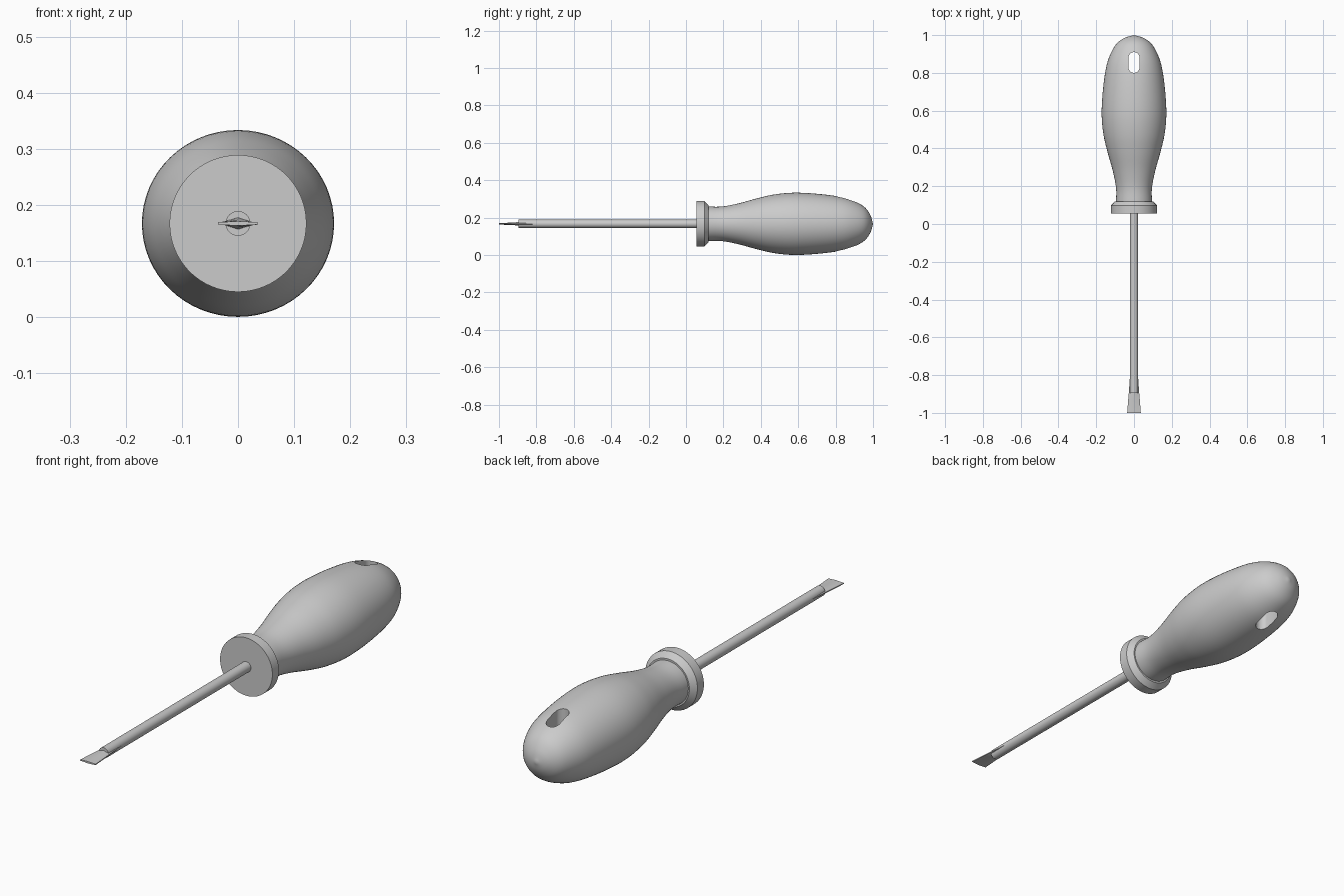
import bpy, bmesh, math
from mathutils import Vector

cube = bpy.data.objects.get("Cube")
if cube:
    bpy.data.objects.remove(cube, do_unlink=True)

AXIS_Z = 0.167

grey = bpy.data.materials.new("light_grey")
grey.use_nodes = True
COLOUR = (0.6, 0.6, 0.6, 1)
grey.diffuse_color = COLOUR
grey.node_tree.nodes["Principled BSDF"].inputs["Base Color"].default_value = COLOUR


def finish(name, bm):
    """Turn a bmesh into a named object lying on the tool axis."""
    bmesh.ops.remove_doubles(bm, verts=bm.verts, dist=1e-5)
    bmesh.ops.recalc_face_normals(bm, faces=bm.faces)
    mesh = bpy.data.meshes.new(name)
    bm.to_mesh(mesh)
    bm.free()
    mesh.materials.append(grey)
    obj = bpy.data.objects.new(name, mesh)
    obj.location.z = AXIS_Z
    bpy.context.collection.objects.link(obj)
    return obj


def smooth(obj, angle=35):
    bpy.ops.object.select_all(action='DESELECT')
    obj.select_set(True)
    bpy.context.view_layer.objects.active = obj
    bpy.ops.object.shade_smooth_by_angle(angle=math.radians(angle))


def lathe(name, profile, steps, z_scale=1.0):
    """Spin (y, radius) points around the y axis."""
    bm = bmesh.new()
    verts = [bm.verts.new((r, y, 0)) for y, r in profile]
    edges = [bm.edges.new(pair) for pair in zip(verts, verts[1:])]
    bmesh.ops.spin(bm, geom=verts + edges, cent=(0, 0, 0), axis=(0, 1, 0),
                   angle=math.tau, steps=steps, use_duplicate=False)
    for v in bm.verts:
        v.co.z *= z_scale
    return finish(name, bm)


def curve_through(points, cuts=5):
    """Catmull-Rom curve through the given profile points."""
    p = [Vector(q) for q in points]
    p = [2 * p[0] - p[1]] + p + [2 * p[-1] - p[-2]]
    out = []
    for a, b, c, d in zip(p, p[1:], p[2:], p[3:]):
        for i in range(cuts):
            t = i / cuts
            out.append(0.5 * (2 * b + (c - a) * t + (2 * a - 5 * b + 4 * c - d) * t ** 2
                              + (3 * b - a - 3 * c + d) * t ** 3))
    return out + [p[-2]]


def loft(name, sections):
    """Bridge equal-length rings of points and cap both ends."""
    bm = bmesh.new()
    rings = [[bm.verts.new(co) for co in ring] for ring in sections]
    for lower, upper in zip(rings, rings[1:]):
        for i in range(len(lower)):
            j = (i + 1) % len(lower)
            bm.faces.new((lower[i], lower[j], upper[j], upper[i]))
    bm.faces.new(rings[0])
    bm.faces.new(rings[-1])
    return finish(name, bm)


# Handle: swelling grip with a rounded butt
grip = curve_through([(0.11, 0.095), (0.19, 0.095), (0.28, 0.112), (0.38, 0.14),
                      (0.47, 0.161), (0.57, 0.171), (0.68, 0.167), (0.8, 0.153),
                      (0.88, 0.133), (0.95, 0.096), (0.985, 0.05), (1.0, 0)])
handle = lathe("handle", [(0.11, 0)] + [tuple(q) for q in grip], 64, 0.972)

# Hanging slot cut vertically through the handle
def slot_ring(z):
    ring = []
    for i in range(24):
        a = math.tau * (i + 0.5) / 24
        shift = math.copysign(0.026, math.sin(a))
        ring.append((0.029 * math.cos(a), 0.855 + shift + 0.029 * math.sin(a), z))
    return ring

cutter = loft("slot_cutter", [slot_ring(-0.3), slot_ring(0.3)])
cutter.hide_render = True
slot = handle.modifiers.new("hanging_slot", 'BOOLEAN')
slot.object = cutter
slot.operation = 'DIFFERENCE'
slot.solver = 'EXACT'
bpy.context.view_layer.objects.active = handle
bpy.ops.object.modifier_apply(modifier=slot.name)
bpy.data.objects.remove(cutter, do_unlink=True)
smooth(handle)

# Collar: flat disc with a chamfer down to the grip
collar = lathe("collar", [(0.055, 0), (0.055, 0.122), (0.098, 0.122),
                          (0.12, 0.1), (0.12, 0)], 64)
smooth(collar)

# Shaft: plain round rod
shaft = lathe("shaft", [(-0.895, 0), (-0.895, 0.022), (0.06, 0.022), (0.06, 0)], 32)
smooth(shaft)

# Blade: flat tip flaring out of the rod, thicker along its middle
def blade_ring(y, half_x, mid_z, edge_z):
    xs = (-half_x, -half_x / 2, 0, half_x / 2, half_x)
    top = [(x, y, edge_z + (mid_z - edge_z) * (1 - abs(x) / half_x)) for x in xs]
    return top + [(x, yy, -z) for x, yy, z in reversed(top)]

blade = loft("blade", [blade_ring(-1.0, 0.036, 0.004, 0.002),
                       blade_ring(-0.92, 0.03, 0.007, 0.002),
                       blade_ring(-0.89, 0.027, 0.011, 0.002),
                       blade_ring(-0.78, 0.02, 0.011, 0.002)])
smooth(blade, 20)
